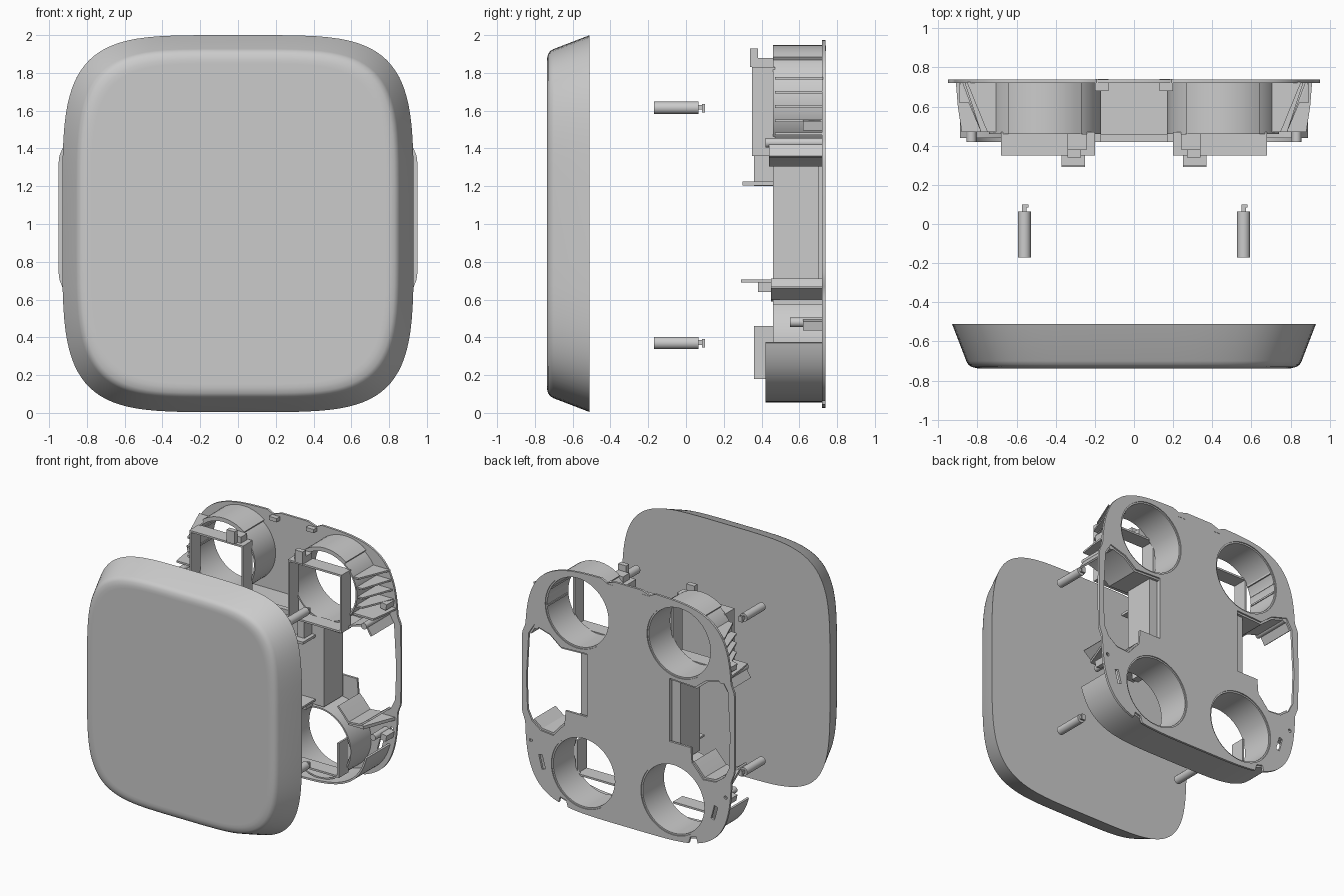
import bpy, bmesh
from math import pi, cos, sin, copysign
from mathutils import Matrix, Vector

cube = bpy.data.objects.get("Cube")
if cube:
    bpy.data.objects.remove(cube, do_unlink=True)

made = []


def finish(bm, name):
    bmesh.ops.recalc_face_normals(bm, faces=bm.faces)
    mesh = bpy.data.meshes.new(name)
    bm.to_mesh(mesh)
    bm.free()
    ob = bpy.data.objects.new(name, mesh)
    bpy.context.collection.objects.link(ob)
    made.append(ob)
    return ob


def box(name, x, y, z, tilt=0):
    """Box from (min, max) pairs, optionally turned about y."""
    bm = bmesh.new()
    bmesh.ops.create_cube(bm, size=1)
    size = [abs(a[1] - a[0]) for a in (x, y, z)]
    mid = Vector([sum(a) / 2 for a in (x, y, z)])
    mat = Matrix.Translation(mid) @ Matrix.Rotation(tilt, 4, 'Y') @ Matrix.Diagonal((*size, 1))
    bmesh.ops.transform(bm, matrix=mat, verts=bm.verts)
    return finish(bm, name)


def rod(name, x, z, r, y0, y1):
    bm = bmesh.new()
    mat = Matrix.Translation((x, (y0 + y1) / 2, z)) @ Matrix.Rotation(pi / 2, 4, 'X')
    bmesh.ops.create_cone(bm, cap_ends=True, segments=20, radius1=r, radius2=r,
                          depth=y1 - y0, matrix=mat)
    return finish(bm, name)


def ribbon(name, pts, y0, y1, closed=False, thick=0.015):
    """Thin wall following a path of (x, z) points, running from y0 to y1."""
    bm = bmesh.new()
    rows = [[bm.verts.new((x, y, z)) for x, z in pts] for y in (y0, y1)]
    n = len(pts)
    for i in range(n if closed else n - 1):
        j = (i + 1) % n
        bm.faces.new((rows[0][i], rows[0][j], rows[1][j], rows[1][i]))
    bmesh.ops.recalc_face_normals(bm, faces=bm.faces)
    bmesh.ops.solidify(bm, geom=bm.faces[:], thickness=thick)
    return finish(bm, name)


def prism(name, pts, z0, z1):
    """Flat (x, y) polygon extruded upwards."""
    bm = bmesh.new()
    face = bm.faces.new([bm.verts.new((x, y, z0)) for x, y in pts])
    ext = bmesh.ops.extrude_face_region(bm, geom=[face])
    verts = [v for v in ext["geom"] if isinstance(v, bmesh.types.BMVert)]
    bmesh.ops.translate(bm, verts=verts, vec=(0, 0, z1 - z0))
    return finish(bm, name)


def squircle(hx, hz, cz, n, power=4.5):
    def bend(v):
        return copysign(abs(v) ** (2 / power), v)
    return [(hx * bend(cos(2 * pi * (i + .5) / n)), cz + hz * bend(sin(2 * pi * (i + .5) / n)))
            for i in range(n)]


def circle(x, z, r, n=48):
    return [(x + r * cos(2 * pi * i / n), z + r * sin(2 * pi * i / n)) for i in range(n)]


# Front cover: tapered rounded-square dish with a soft front edge and flat face
bm = bmesh.new()
profile = [(-.51, 0), (-.70, .073), (-.718, .083), (-.73, .1), (-.737, .128), (-.737, .15)]
rings = [[bm.verts.new((x, y, z)) for x, z in squircle(.93 - d, .998 - d, 1.002, 96)]
         for y, d in profile]
for a, b in zip(rings, rings[1:]):
    for i in range(len(a)):
        j = (i + 1) % len(a)
        bm.faces.new((a[i], a[j], b[j], b[i]))
bm.faces.new(rings[0])
bm.faces.new(rings[-1])
finish(bm, "front_cover")

# Back plate: outline with side bulges and edge notches, cut by all openings
UPPER, LOWER, R = (.455, 1.64), (.40, .36), .287
opening = [(.37, .82), (.37, 1.33), (.6, 1.32), (.7, 1.4), (.84, 1.44), (.89, 1.36), (.91, 1.0),
           (.9, .74), (.86, .66), (.78, .6), (.67, .59), (.6, .67), (.57, .7), (.56, .82)]
slot = [(.74, .30), (.77, .29), (.80, .40), (.77, .41)]


def edge_point(x, z):
    if abs(x) > .8:
        x *= 1 + .03 * max(0, min(1, (.39 - abs(z - 1.035)) / .07))
    if z < .3 and (abs(x) < .04 or .55 < abs(x) < .62):
        z += .05
    if z > 1.7 and .12 < abs(x) < .2:
        z -= .025
    return x, z


loops = [[edge_point(*p) for p in squircle(.923, .975, 1.0, 320)]]
for s in (1, -1):
    loops += [circle(s * UPPER[0], UPPER[1], R), circle(s * LOWER[0], LOWER[1], R),
              circle(s * .87, .5, .014, 8)]
    loops += [[(s * x, z) for x, z in shape] for shape in (opening, slot)]
bm = bmesh.new()
for loop in loops:
    vs = [bm.verts.new((x, .72, z)) for x, z in loop]
    for a, b in zip(vs, vs[1:] + vs[:1]):
        bm.edges.new((a, b))
bmesh.ops.triangle_fill(bm, edges=bm.edges[:], use_beauty=True, normal=(0, 1, 0))
ext = bmesh.ops.extrude_face_region(bm, geom=bm.faces[:])
bmesh.ops.translate(bm, vec=(0, .018, 0),
                    verts=[v for v in ext["geom"] if isinstance(v, bmesh.types.BMVert)])
finish(bm, "back_plate")

# Central housing, slightly wider than the plate web so it leaves a ledge
box("central_housing", (-.445, .445), (.46, .705), (.66, 1.34))
box("central_housing_root", (-.37, .37), (.70, .725), (.66, 1.34))
box("central_top_bridge", (-.17, .17), (.42, .46), (1.34, 1.38))

# Curved wall along the lower edge
low = [p for p in squircle(.89, .945, 1.0, 160) if p[1] < .38]
low.sort(key=lambda p: p[0])
ribbon("lower_wall", low, .42, .725)

for s, side in ((1, "left"), (-1, "right")):
    def sx(a, b):
        return s * a, s * b

    def flip(pts):
        return [(s * x, z) for x, z in pts]

    # Round tubes behind the plate holes, the upper ones with a hood on top
    for part, (x, z) in (("upper", UPPER), ("lower", LOWER)):
        ribbon(f"{side}_{part}_tube", circle(s * x, z, R), .46, .73, True, .012)
    ribbon(f"{side}_tube_hood", circle(s * UPPER[0], UPPER[1], R + .02)[7:18], .46, .73,
           thick=.02)

    # Mounting frames in front of the tubes
    ribbon(f"{side}_upper_frame", flip([(.2, 1.36), (.68, 1.36), (.68, 1.83), (.2, 1.83)]),
           .35, .47, True)
    ribbon(f"{side}_lower_bracket", flip([(.65, .46), (.65, .18), (.22, .18)]), .36, .48)

    # Latches and hooks on the frames
    box(f"{side}_top_latch", sx(.27, .34), (.34, .38), (1.83, 1.93))
    box(f"{side}_top_latch_base", sx(.24, .34), (.38, .46), (1.83, 1.88))
    box(f"{side}_upper_hook_arm", sx(.28, .34), (.36, .46), (1.2, 1.37))
    box(f"{side}_upper_hook_foot", sx(.25, .37), (.30, .46), (1.205, 1.225))
    box(f"{side}_lower_hook", sx(.25, .37), (.29, .46), (.69, .705))
    box(f"{side}_lower_hook_arm", sx(.28, .34), (.38, .47), (.64, .69))

    # Shelf walls around the side opening
    ribbon(f"{side}_opening_top_wall", flip(opening[1:6]), .44, .725)
    ribbon(f"{side}_opening_bottom_wall", flip(opening[8:13]), .45, .725)
    prism(f"{side}_bottom_gusset", flip([(.66, .46), (.8, .46), (.9, .725), (.66, .725)]),
          .575, .60)
    prism(f"{side}_upper_shelf",
          flip([(.7, .47), (.88, .47), (.9, .6), (.91, .725), (.7, .725)]), 1.47, 1.485)

    # Stiffening fins beside the upper tube, bosses and snap clips
    for i in range(4):
        z = 1.54 + i * .075
        inner = UPPER[0] + R - .02 - max(0, z - 1.7) * .5
        prism(f"{side}_fin_{i + 1}",
              flip([(inner, .47), (inner + .06, .47), (.89 - i * .012, .725), (inner, .725)]),
              z, z + .014)
    rod(f"{side}_upper_boss", s * .83, 1.43, .025, .42, .73)
    rod(f"{side}_lower_boss", s * .82, .48, .025, .55, .73)
    for z in (.44, 1.5):
        box(f"{side}_snap_clip", sx(.84, .89), (.62, .72), (z, z + .05), s * .2)
    box(f"{side}_top_clip", sx(.13, .20), (.68, .74), (1.915, 1.945))

    # Loose fastening pins with hooked tips
    for part, z in (("upper", 1.615), ("lower", .37)):
        x = s * .56
        rod(f"{side}_{part}_pin", x, z, .033, -.17, .065)
        box(f"{side}_{part}_pin_neck", (x - .012, x + .012), (.06, .1), (z - .01, z + .015))
        box(f"{side}_{part}_pin_tip", (x - .012, x + .02), (.085, .1), (z - .025, z + .02))

# Smooth shading with crisp edges
bpy.ops.object.select_all(action='DESELECT')
for ob in made:
    ob.select_set(True)
bpy.context.view_layer.objects.active = made[0]
bpy.ops.object.shade_smooth_by_angle(angle=pi / 6)
